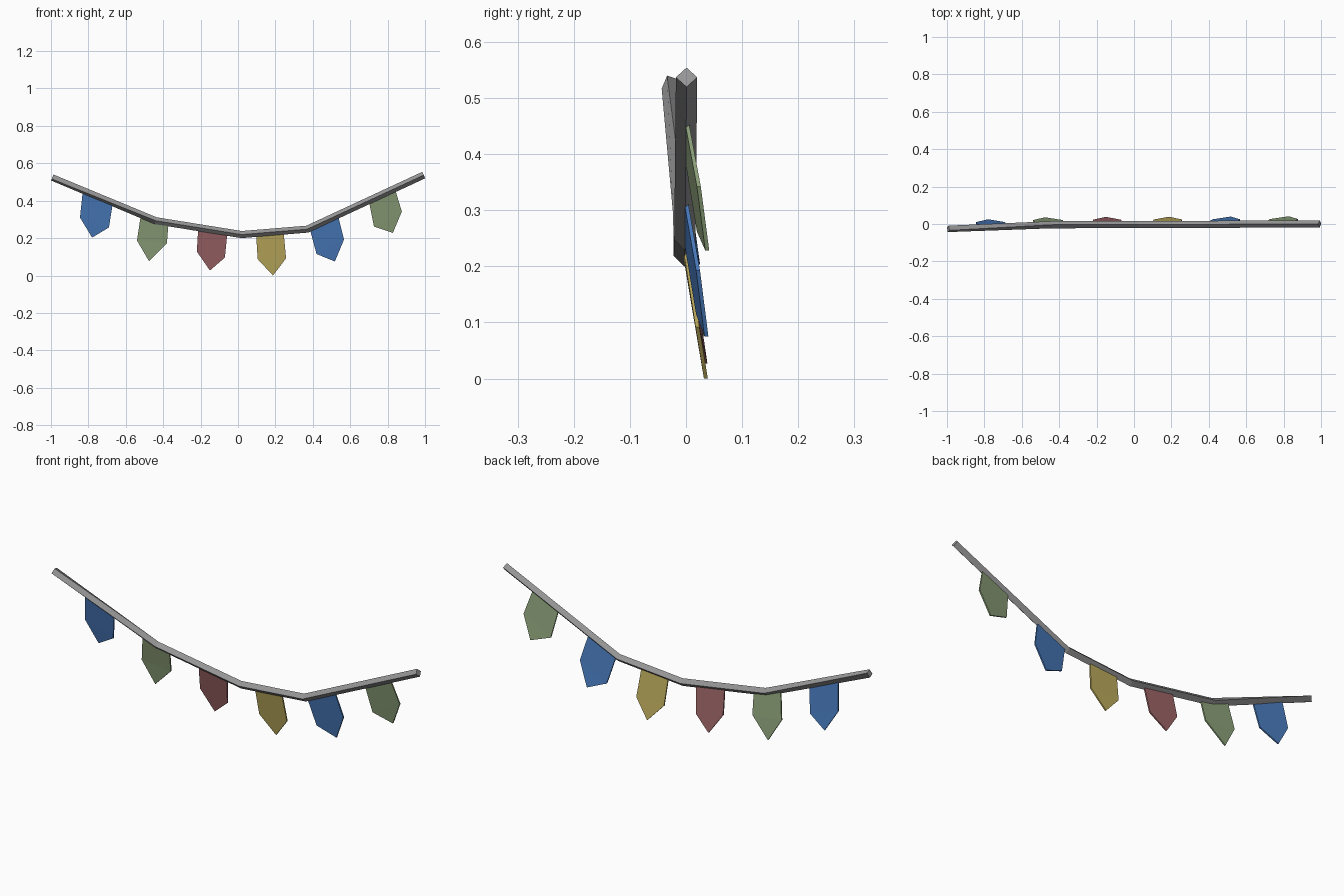
import bpy, bmesh, math
from mathutils import Vector

if "Cube" in bpy.data.objects:
    bpy.data.objects.remove(bpy.data.objects["Cube"])


def material(name, rgb):
    m = bpy.data.materials.new(name)
    m.diffuse_color = (*rgb, 1)
    m.use_nodes = True
    m.node_tree.nodes["Principled BSDF"].inputs["Base Color"].default_value = m.diffuse_color
    return m


grey = material("rope grey", (0.305, 0.305, 0.305))
blue = material("flag blue", (0.065, 0.195, 0.50))
green = material("flag green", (0.262, 0.352, 0.19))
red = material("flag red", (0.328, 0.125, 0.13))
yellow = material("flag yellow", (0.51, 0.41, 0.11))


def finish(bm, name, mat):
    bmesh.ops.recalc_face_normals(bm, faces=bm.faces)
    me = bpy.data.meshes.new(name)
    bm.to_mesh(me)
    bm.free()
    me.materials.append(mat)
    ob = bpy.data.objects.new(name, me)
    bpy.context.collection.objects.link(ob)
    return ob


# Sagging rope: four-sided diamond section swept along the path
path = [Vector(p) for p in [(-0.993, -0.026, 0.524), (-0.44, -0.004, 0.293),
                            (0.02, -0.003, 0.219), (0.37, -0.002, 0.248),
                            (0.993, 0.001, 0.537)]]
rolls = [25, 0, 0, 0, 0]
R = 0.019

bm = bmesh.new()
rings = []
for i, p in enumerate(path):
    before = (p - path[i - 1]).normalized() if i else Vector()
    after = (path[i + 1] - p).normalized() if i < len(path) - 1 else Vector()
    t = (before + after).normalized()
    side = Vector((0, 0, 1)).cross(t).normalized()
    up = t.cross(side)
    ring = []
    for k in range(4):
        a = math.radians(rolls[i] + 90 * k)
        ring.append(bm.verts.new(p + R * (up * math.cos(a) - Vector((0, 1, 0)) * math.sin(a))))
    rings.append(ring)
for a, b in zip(rings, rings[1:]):
    for k in range(4):
        j = (k + 1) % 4
        bm.faces.new((a[k], a[j], b[j], b[k]))
bm.faces.new(rings[0])
bm.faces.new(rings[-1])
finish(bm, "rope", grey)


def rope_at(x):
    for a, b in zip(path, path[1:]):
        if x <= b.x:
            return a.lerp(b, (x - a.x) / (b.x - a.x))
    return path[-1]


# Pennants: hung from the rope, leaning back and creased between side corners
def pennant(name, mat, left, right, r_corner, tip, l_corner):
    bm = bmesh.new()
    tops = [rope_at(left) - Vector((0, 0, 0.006)), rope_at(right) - Vector((0, 0, 0.006))]
    base_y = (tops[0].y + tops[1].y) / 2 + 0.001
    outline = [(tops[0].x, base_y, tops[0].z), (tops[1].x, base_y, tops[1].z),
               (r_corner[0], base_y + 0.022, r_corner[1]),
               (tip[0], base_y + 0.037, tip[1]),
               (l_corner[0], base_y + 0.022, l_corner[1])]
    layers = [[bm.verts.new((x, y + d, z)) for x, y, z in outline] for d in (-0.0035, 0.0035)]
    for v in layers:
        bm.faces.new((v[0], v[1], v[2], v[4]))
        bm.faces.new((v[4], v[2], v[3]))
    f, b = layers
    for k in range(5):
        j = (k + 1) % 5
        bm.faces.new((f[k], f[j], b[j], b[k]))
    finish(bm, name, mat)


pennant("pennant_1", blue, -0.83, -0.67, (-0.69, 0.257), (-0.78, 0.203), (-0.845, 0.31))
pennant("pennant_2", green, -0.52, -0.372, (-0.38, 0.172), (-0.476, 0.077), (-0.54, 0.187))
pennant("pennant_3", red, -0.213, -0.057, (-0.07, 0.096), (-0.15, 0.027), (-0.22, 0.128))
pennant("pennant_4", yellow, 0.097, 0.244, (0.257, 0.092), (0.187, 0.0), (0.105, 0.088))
pennant("pennant_5", blue, 0.384, 0.535, (0.567, 0.193), (0.518, 0.075), (0.42, 0.115))
pennant("pennant_6", green, 0.70, 0.84, (0.876, 0.342), (0.828, 0.228), (0.727, 0.262))
